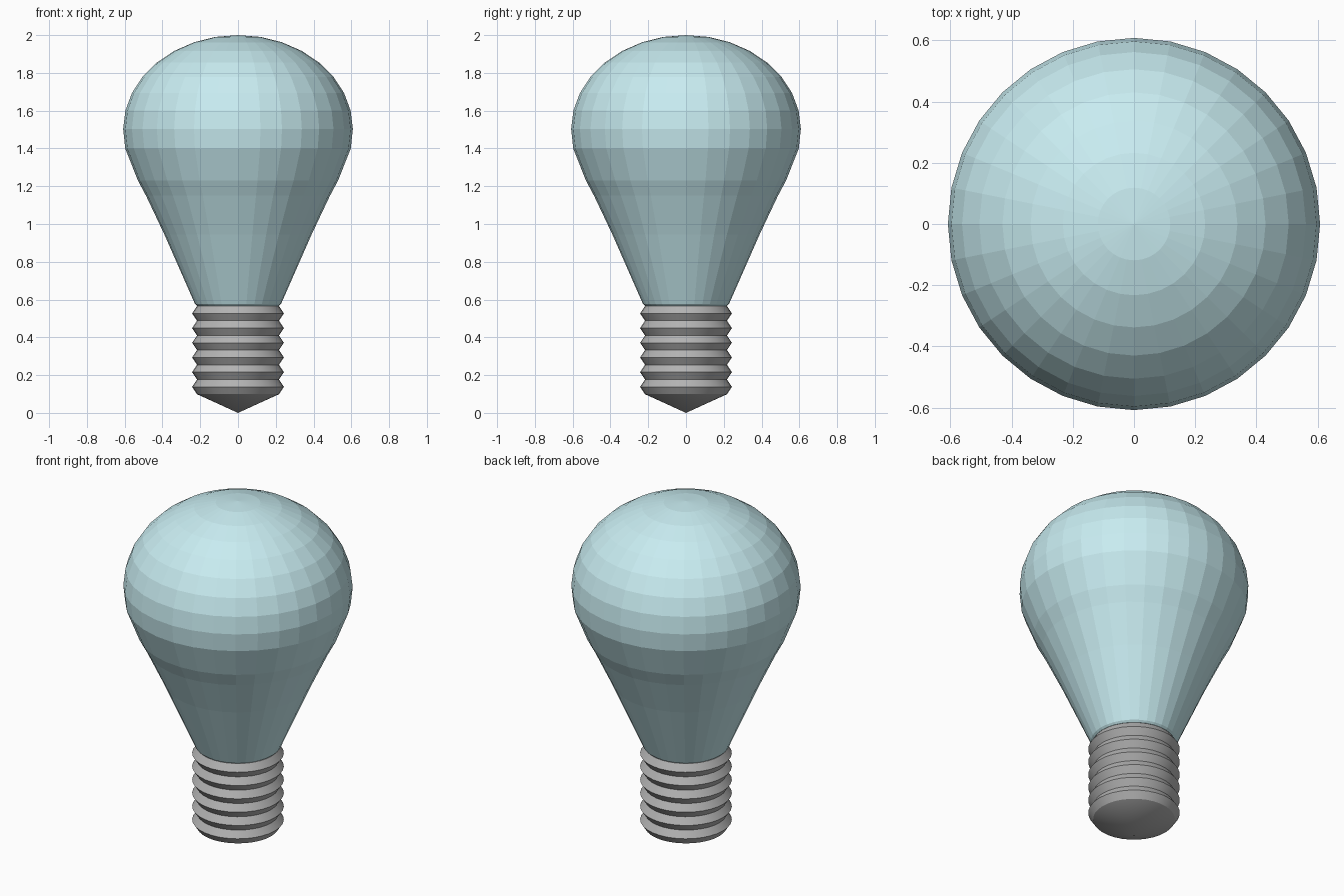
import bpy, bmesh
from math import sin, cos, pi

if "Cube" in bpy.data.objects:
    bpy.data.objects.remove(bpy.data.objects["Cube"])

SEGMENTS = 32


def lathe(name, profile, color):
    """Spin a list of (radius, z) points, bottom to top, around the z axis."""
    bm = bmesh.new()
    rings = []
    for r, z in profile:
        count = SEGMENTS if r > 1e-5 else 1
        rings.append([bm.verts.new((r * cos(2 * pi * i / SEGMENTS),
                                    r * sin(2 * pi * i / SEGMENTS), z))
                      for i in range(count)])
    for low, high in zip(rings, rings[1:]):
        for i in range(SEGMENTS):
            j = (i + 1) % SEGMENTS
            if len(low) == 1:
                bm.faces.new((low[0], high[j], high[i]))
            elif len(high) == 1:
                bm.faces.new((low[i], low[j], high[0]))
            else:
                bm.faces.new((low[i], low[j], high[j], high[i]))
    bmesh.ops.recalc_face_normals(bm, faces=bm.faces[:])
    mesh = bpy.data.meshes.new(name)
    bm.to_mesh(mesh)
    bm.free()
    mat = bpy.data.materials.new(name + "_material")
    mat.diffuse_color = color
    mat.use_nodes = True
    mat.node_tree.nodes["Principled BSDF"].inputs["Base Color"].default_value = mat.diffuse_color
    mesh.materials.append(mat)
    obj = bpy.data.objects.new(name, mesh)
    bpy.context.collection.objects.link(obj)
    return obj


# Glass bulb: tapered neck below, flattened dome above
neck = [(0, 0.567), (0.217, 0.567), (0.228, 0.577), (0.39, 0.945),
        (0.487, 1.15), (0.53, 1.23), (0.597, 1.40)]
dome = [(0.608 * cos(k * pi / 16), 1.503 + 0.497 * sin(k * pi / 16))
        for k in range(8)]
lathe("glass_bulb", neck + dome + [(0, 2.0)], (0.58, 0.84, 0.88, 1))

# Screw base: conical tip and six thread ridges
VALLEY, RIDGE, PITCH, START = 0.217, 0.243, 0.0778, 0.099
threads = [(0, 0), (VALLEY, START)]
for k in range(6):
    z = START + k * PITCH
    threads += [(RIDGE, z + PITCH / 2), (VALLEY, z + PITCH)]
base = lathe("screw_base", threads + [(0, START + 6 * PITCH)],
             (0.45, 0.45, 0.45, 1))

# Smooth around the base, crisp along the threads
bpy.ops.object.select_all(action='DESELECT')
base.select_set(True)
bpy.context.view_layer.objects.active = base
bpy.ops.object.shade_smooth_by_angle(angle=pi / 9)
